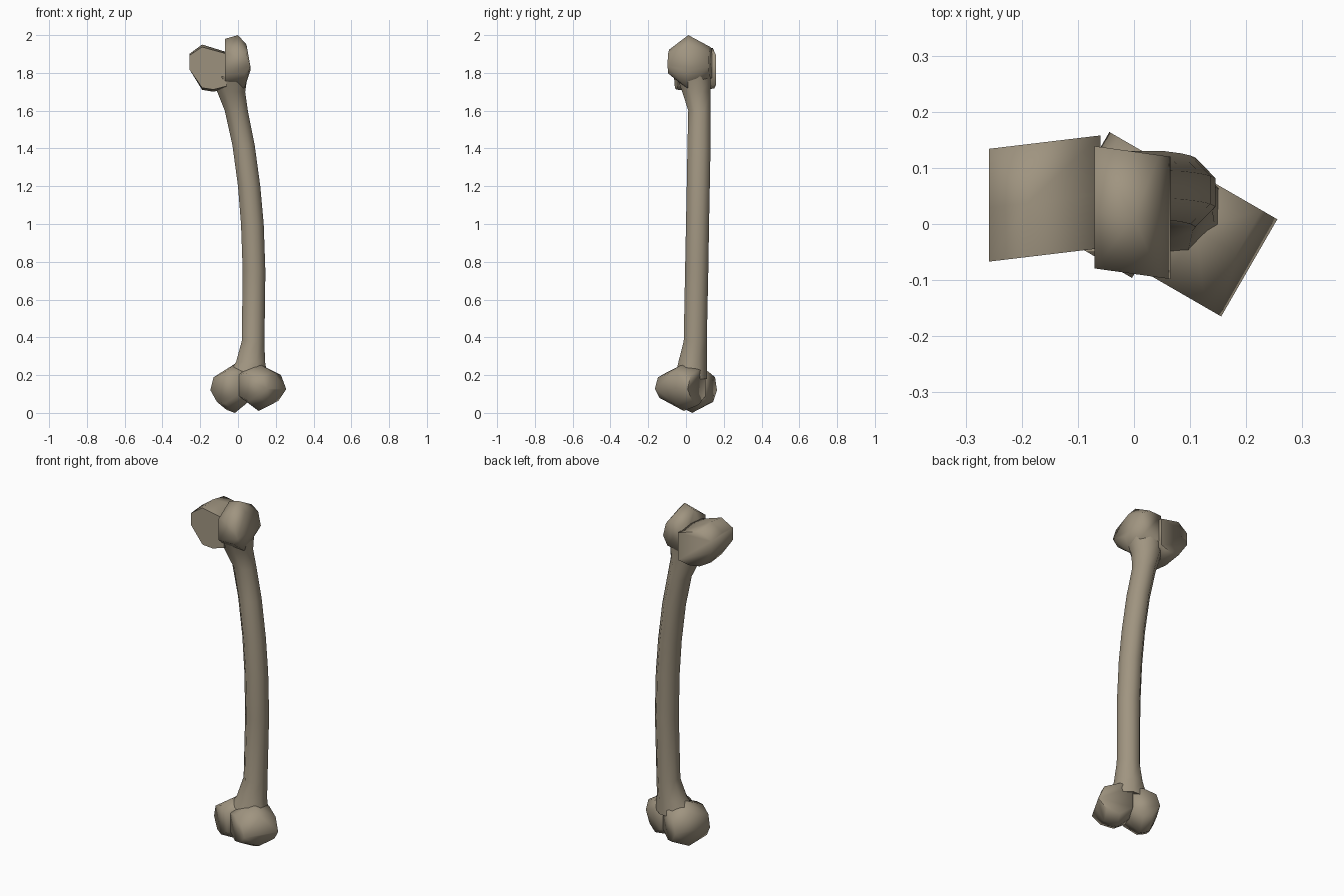
import bpy, bmesh, math
from mathutils import Matrix, Vector

if "Cube" in bpy.data.objects:
    bpy.data.objects.remove(bpy.data.objects["Cube"])

mat = bpy.data.materials.new("old_bone")
mat.diffuse_color = (0.35, 0.298, 0.217, 1)
mat.use_nodes = True
mat.node_tree.nodes["Principled BSDF"].inputs["Base Color"].default_value = mat.diffuse_color


def finish(bm, name, angle):
    bmesh.ops.recalc_face_normals(bm, faces=bm.faces)
    me = bpy.data.meshes.new(name)
    bm.to_mesh(me)
    bm.free()
    ob = bpy.data.objects.new(name, me)
    bpy.context.collection.objects.link(ob)
    me.materials.append(mat)
    bpy.ops.object.select_all(action='DESELECT')
    ob.select_set(True)
    bpy.context.view_layer.objects.active = ob
    bpy.ops.object.shade_smooth_by_angle(angle=math.radians(angle))
    return ob


def knob(name, profile, cz, sections, slope, turn=0):
    """Convex lump: an xz profile repeated at depths y, flattened in z about cz."""
    bm = bmesh.new()
    rot = Matrix.Rotation(math.radians(turn), 4, 'Z')
    for y, k in sections:
        for x, z in profile:
            bm.verts.new(rot @ Vector((x, y + slope * x, cz + (z - cz) * k)))
    res = bmesh.ops.convex_hull(bm, input=bm.verts)
    junk = {v for v in res["geom_interior"] + res["geom_unused"]
            if isinstance(v, bmesh.types.BMVert)}
    bmesh.ops.delete(bm, geom=list(junk), context='VERTS')
    loose = [v for v in bm.verts if not v.link_faces]
    bmesh.ops.delete(bm, geom=loose, context='VERTS')
    return finish(bm, name, 80)


# upper end: taller inner knob and lower outer knob
knob("upper_knob_right",
     [(-.07, 1.98), (0, 2.0), (.045, 1.95), (.065, 1.81), (.035, 1.72), (-.07, 1.70)],
     1.86, [(-.089, .45), (.012, 1), (.129, .55)], -.14)
knob("upper_knob_left",
     [(-.258, 1.90), (-.19, 1.95), (-.13, 1.91), (-.06, 1.91),
      (-.06, 1.72), (-.13, 1.70), (-.19, 1.71), (-.258, 1.82)],
     1.82, [(-.036, .9), (.06, 1), (.165, .85)], .12)

# lower end: pair of knobs turned about the shaft
knob("lower_knob_right",
     [(.217, .12), (.185, .22), (.1, .26), (.03, .24), (.03, .07), (.1, .01), (.17, .04)],
     .14, [(-.065, .6), (.045, 1), (.135, .75)], 0, -30)
knob("lower_knob_left",
     [(-.12, .11), (-.1, .215), (-.03, .26), (.045, .24), (.045, .07), (-.03, 0), (-.08, .015)],
     .14, [(-.085, .65), (.02, 1), (.12, .65)], 0, -30)

# curved shaft with flared ends: z, x min/max, y min/max
rings = [(.18, -.07, .16, -.06, .11), (.27, -.01, .143, -.04, .11), (.38, .02, .14, -.012, .11),
         (.75, .025, .145, -.005, .118), (1.0, .016, .136, 0, .122), (1.2, 0, .118, .004, .126),
         (1.42, -.03, .088, .008, .13), (1.6, -.07, .052, .012, .13),
         (1.70, -.11, .038, -.02, .13), (1.78, -.14, .05, -.05, .13)]
bm = bmesh.new()
N = 8
prev = None
for z, x0, x1, y0, y1 in rings:
    r = 1 / math.cos(math.pi / N)
    ring = []
    for i in range(N):
        a = 2 * math.pi * (i + .5) / N
        ring.append(bm.verts.new(((x0 + x1) / 2 + (x1 - x0) / 2 * r * math.cos(a),
                                  (y0 + y1) / 2 + (y1 - y0) / 2 * r * math.sin(a), z)))
    if prev:
        for i in range(N):
            j = (i + 1) % N
            bm.faces.new((prev[i], prev[j], ring[j], ring[i]))
    else:
        bm.faces.new(ring[::-1])
    prev = ring
bm.faces.new(prev)
finish(bm, "shaft", 60)
